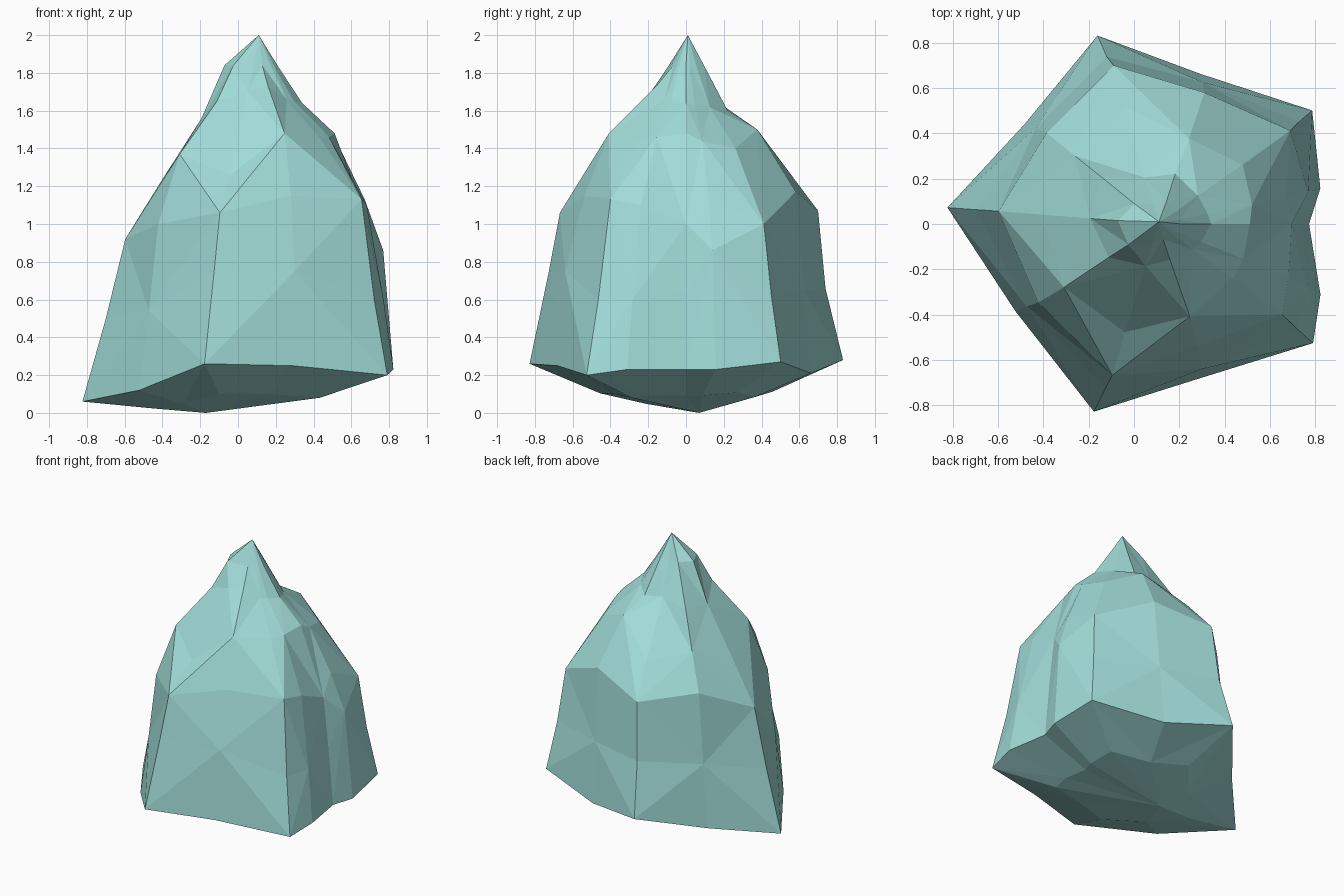
import bpy, bmesh
from math import cos, sin, radians

if "Cube" in bpy.data.objects:
    bpy.data.objects.remove(bpy.data.objects["Cube"])

# Rock ridges: angle -> (radius, height) from base rim to shoulder
RIDGES = {
    0:   [(.76, .23), (.70, .64), (.64, 1.00), (.43, 1.48), (.25, 1.64)],
    11:  [(.825, .23), (.735, .86), (.62, 1.13), (.45, 1.44), (.24, 1.63)],
    33:  [(.92, .27), (.83, .62), (.757, 1.00), (.48, 1.40), (.23, 1.62)],
    67:  [(.72, .21), (.68, .65), (.63, 1.17), (.41, 1.50), (.24, 1.60)],
    102: [(.85, .28), (.755, .66), (.715, 1.07), (.53, 1.29), (.21, 1.62)],
    138: [(.66, .15), (.63, .60), (.60, 1.10), (.45, 1.33), (.31, 1.57)],
    175: [(.83, .06), (.73, .50), (.65, .92), (.48, 1.22), (.28, 1.56)],
    216: [(.655, .12), (.62, .54), (.59, 1.00), (.475, 1.37), (.25, 1.65)],
    257: [(.85, .26), (.745, .75), (.685, 1.06), (.49, 1.26), (.19, 1.70)],
    292: [(.735, .25), (.69, .75), (.58, 1.15), (.44, 1.48), (.17, 1.73)],
    326: [(.94, .20), (.83, .60), (.715, 1.13), (.43, 1.45), (.20, 1.66)],
    339: [(.868, .23), (.79, .60), (.665, 1.10), (.43, 1.46), (.22, 1.65)],
}
APEX = (.11, .01, 2.0)
FOOT = (-.17, .07, 0.0)

bm = bmesh.new()


def point(angle, r, z):
    """Cylindrical point around an axis leaning slightly towards +x."""
    a = radians(angle)
    return bm.verts.new((.055 * z + r * cos(a), r * sin(a), z))


# Columns: underside, ridge profile, neck
columns = []
for angle, profile in RIDGES.items():
    rim_r, rim_z = profile[0]
    top_r = profile[-1][0]
    col = [point(angle, rim_r * .55, rim_z * .4)]
    col += [point(angle, r, z) for r, z in profile]
    neck = .62 if angle in (175, 216) else .43
    col.append(point(angle, top_r * neck, 1.84))
    columns.append(col)

# Skin between neighbouring columns, closed by foot and apex
foot, apex = bm.verts.new(FOOT), bm.verts.new(APEX)
for i, a in enumerate(columns):
    b = columns[(i + 1) % len(columns)]
    for k in range(len(a) - 1):
        if (i + k) % 2:
            tris = ((a[k], b[k], b[k + 1]), (a[k], b[k + 1], a[k + 1]))
        else:
            tris = ((a[k], b[k], a[k + 1]), (b[k], b[k + 1], a[k + 1]))
        for t in tris:
            bm.faces.new(t)
    bm.faces.new((foot, b[0], a[0]))
    bm.faces.new((a[-1], b[-1], apex))
bmesh.ops.recalc_face_normals(bm, faces=bm.faces)

mesh = bpy.data.meshes.new("rock")
bm.to_mesh(mesh)
bm.free()
rock = bpy.data.objects.new("rock", mesh)
bpy.context.collection.objects.link(rock)

# Pale teal stone
stone = bpy.data.materials.new("teal_stone")
stone.diffuse_color = (.36, .72, .69, 1)
stone.use_nodes = True
stone.node_tree.nodes["Principled BSDF"].inputs["Base Color"].default_value = stone.diffuse_color
mesh.materials.append(stone)
